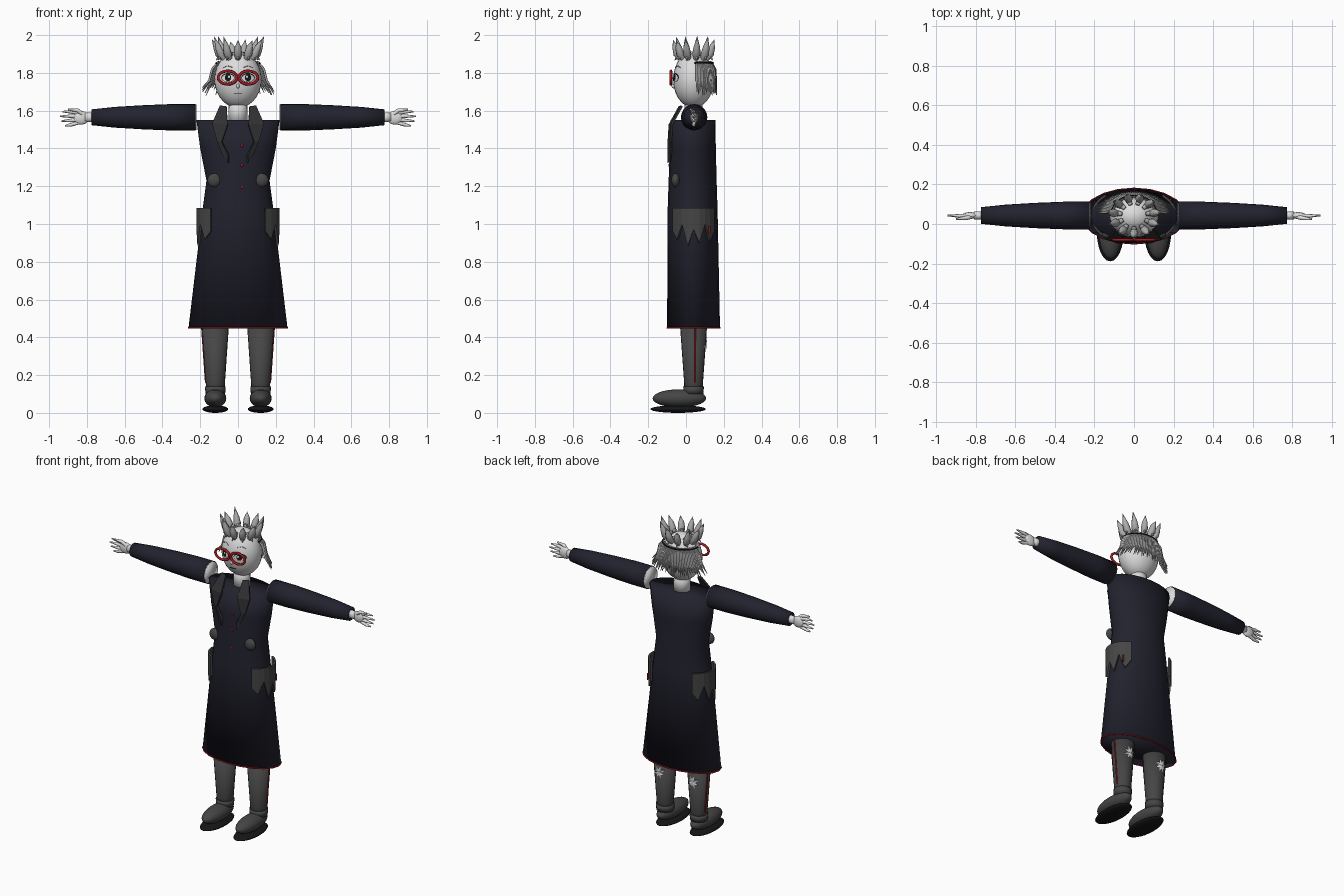
import bpy, bmesh, math, random
from mathutils import Matrix, Vector

random.seed(4)
if "Cube" in bpy.data.objects:
    bpy.data.objects.remove(bpy.data.objects["Cube"])


def material(name, r, g, b):
    m = bpy.data.materials.new(name)
    m.use_nodes = True
    m.diffuse_color = (r, g, b, 1)
    m.node_tree.nodes["Principled BSDF"].inputs["Base Color"].default_value = (r, g, b, 1)
    return m


SKIN = material("pale skin", .72, .72, .72)
HAIR = material("grey hair", .42, .42, .42)
COAT = material("navy coat", .016, .016, .028)
CLOTH = material("dark grey cloth", .06, .06, .06)
LAPEL = material("charcoal lapel", .03, .03, .033)
RED = material("red trim", .4, .01, .015)
BLACK = material("black", .008, .008, .01)
CY = .04  # depth of the body's axis


def finish(name, data, mat):
    ob = bpy.data.objects.new(name, data)
    data.materials.append(mat)
    bpy.context.collection.objects.link(ob)
    return ob


def from_bmesh(name, bm, mat, smooth=True):
    bmesh.ops.recalc_face_normals(bm, faces=bm.faces)
    for f in bm.faces:
        f.smooth = smooth
    me = bpy.data.meshes.new(name)
    bm.to_mesh(me)
    bm.free()
    return finish(name, me, mat)


def loft(name, rings, mat, n=20, along_x=False):
    """Closed body from elliptical rings (centre, radius, radius)."""
    bm = bmesh.new()
    loops = []
    for c, ra, rb in rings:
        loop = []
        for i in range(n):
            a = math.tau * i / n
            u, v = ra * math.cos(a), rb * math.sin(a)
            off = (0, u, v) if along_x else (u, v, 0)
            loop.append(bm.verts.new(Vector(c) + Vector(off)))
        loops.append(loop)
    for lo, hi in zip(loops, loops[1:]):
        for i in range(n):
            j = (i + 1) % n
            bm.faces.new((lo[i], lo[j], hi[j], hi[i]))
    bm.faces.new(loops[0])
    bm.faces.new(loops[-1])
    return from_bmesh(name, bm, mat)


def ball(name, loc, size, mat):
    bm = bmesh.new()
    bmesh.ops.create_uvsphere(bm, u_segments=24, v_segments=14, radius=1,
                              matrix=Matrix.Translation(loc) @ Matrix.Diagonal((*size, 1)))
    return from_bmesh(name, bm, mat)


def tubes(name, paths, width, mat, radii=None, cyclic=False):
    """Round strands along point lists, tapered by radii."""
    cu = bpy.data.curves.new(name, 'CURVE')
    cu.dimensions = '3D'
    cu.bevel_depth = width
    cu.bevel_resolution = 2
    cu.use_fill_caps = True
    for path in paths:
        sp = cu.splines.new('POLY')
        sp.points.add(len(path) - 1)
        sp.use_cyclic_u = cyclic
        for i, p in enumerate(path):
            sp.points[i].co = (*p, 1)
            sp.points[i].radius = radii[i] if radii else 1
    return finish(name, cu, mat)


def plate(name, outline, surface, mat):
    """Thin fan of faces laid on a surface y = f(x, z)."""
    bm = bmesh.new()
    pts = [bm.verts.new((x, surface(x, z), z)) for x, z in outline]
    cx = sum(p[0] for p in outline) / len(outline)
    cz = sum(p[1] for p in outline) / len(outline)
    mid = bm.verts.new((cx, surface(cx, cz), cz))
    for i, p in enumerate(pts):
        bm.faces.new((mid, p, pts[(i + 1) % len(pts)]))
    return from_bmesh(name, bm, mat, False)


def oval(cx, cz, rx, rz, n=24):
    return [(cx + rx * math.cos(math.tau * i / n), cz + rz * math.sin(math.tau * i / n)) for i in range(n)]


def solidify(ob, t):
    mod = ob.modifiers.new("thickness", 'SOLIDIFY')
    mod.thickness = t
    mod.offset = 0


# Coat with a red hem
loft("coat", [((0, CY, .45), .262, .14), ((0, .035, 1.08), .187, .132),
              ((0, .035, 1.23), .167, .127), ((0, .036, 1.4), .2, .122),
              ((0, .037, 1.55), .22, .118)], COAT)
tubes("hem_trim", [[(x, y, .45) for x, y in oval(0, CY, .262, .14, 20)]], .004, RED, cyclic=True)
for z in (1.415, 1.31, 1.195):
    ball("button", (.02, -.088, z), (.008, .006, .008), RED)

# Neck and head
loft("neck", [((0, CY, 1.53), .052, .05), ((0, CY, 1.66), .048, .046)], SKIN)
HEAD, HSIZE = Vector((0, CY, 1.765)), Vector((.125, .108, .15))
ball("head", HEAD, HSIZE, SKIN)


def face_at(lift):
    def f(x, z):
        k = 1 - (x / HSIZE.x) ** 2 - ((z - HEAD.z) / HSIZE.z) ** 2
        return HEAD.y - HSIZE.y * math.sqrt(max(k, 0)) - lift
    return f


# Mouth and nose
skin_line = face_at(.001)
tubes("mouth", [[(x, skin_line(x, 1.69), 1.69) for x in (-.02, -.007, .007, .02)]], .0018, BLACK)
ball("nose", (0, face_at(0)(0, 1.73), 1.73), (.009, .012, .012), SKIN)

for s, side in ((1, "left"), (-1, "right")):
    # Eyes, brows and round glasses
    plate(side + "_eye_rim", oval(s * .053, 1.775, .036, .024), face_at(.002), BLACK)
    plate(side + "_eye_white", oval(s * .053, 1.773, .032, .02), face_at(.004), SKIN)
    plate(side + "_iris", oval(s * .053, 1.775, .017, .019), face_at(.006), BLACK)
    plate(side + "_pupil_glint", oval(s * .048, 1.78, .006, .006), face_at(.008), SKIN)
    tubes(side + "_brow", [[(s * x, skin_line(x, z), z) for x, z in ((.03, 1.83), (.055, 1.838), (.08, 1.828))]],
          .002, HAIR)
    tubes(side + "_glasses_rim", [[(x, -.08, z) for x, z in oval(s * .055, 1.775, .05, .035)]],
          .0075, RED, cyclic=True)

    # Sleeve with a pale inner end, wrist and hand
    sleeve = ((.225, .07), (.35, .07), (.5, .064), (.65, .055), (.775, .042))
    loft(side + "_sleeve", [((s * x, .043, 1.565), r, r) for x, r in sleeve], COAT, along_x=True)
    loft(side + "_sleeve_lining", [((s * x, .043, 1.565), .067, .067) for x in (.219, .226)],
         SKIN, along_x=True)
    loft(side + "_wrist", [((s * .76, .043, 1.565), .022, .026), ((s * .81, .043, 1.565), .02, .024)],
         SKIN, along_x=True)
    ball(side + "_palm", (s * .83, .043, 1.562), (.042, .017, .036), SKIN)
    fingers = []
    for i in range(4):
        z, tip = 1.585 - .016 * i, (.93, .943, .935, .915)[i]
        fingers.append([(s * .84, .043, z), (s * .885, .041, z + .009 - .007 * i),
                        (s * tip, .043, z + .01 - .009 * i)])
    tubes(side + "_fingers", fingers, .0095, SKIN, (1, 1, .4))
    tubes(side + "_thumb", [[(s * .815, .04, 1.575), (s * .85, .03, 1.602), (s * .9, .025, 1.606)]],
          .011, SKIN, (1, 1, .4))

    # Leg, cuff, side stripe, back patch
    lx = s * .12
    loft(side + "_leg", [((lx, CY, .1), .048, .048), ((lx, CY, .16), .051, .05),
                         ((lx, CY, .48), .073, .073)], CLOTH)
    loft(side + "_cuff", [((lx, CY, .1), .052, .052), ((lx, CY, .14), .055, .055)], CLOTH)
    tubes(side + "_leg_stripe", [[(lx + s * .051, CY + .01, .16), (lx + s * .072, CY + .01, .46)]], .004, RED)
    star = []
    for i in range(16):
        a, r = math.tau * i / 16, (.042 if i % 2 else .02) * random.uniform(.8, 1.1)
        star.append((lx + r * math.cos(a), .365 + 1.1 * r * math.sin(a)))
    plate(side + "_leg_patch", star,
          lambda x, z: CY + .004 + math.sqrt((.051 + (z - .16) * .069) ** 2 - (x - lx) ** 2), SKIN)

    # Shoe and sole
    ball(side + "_shoe", (lx, -.035, .077), (.058, .142, .048), CLOTH)
    ball(side + "_sole", (lx, -.042, .02), (.068, .147, .02), BLACK)

    # Lapel as a strip from outer to inner edge
    bm = bmesh.new()
    edge = [(.095, .06, 1.625), (.137, .055, 1.53), (.11, .085, 1.44), (.08, .05, 1.37), (.058, .052, 1.33)]
    rows = []
    for outer, inner, z in edge:
        y = -.092 + max(0, z - 1.52) * .55
        rows.append([bm.verts.new((s * outer, y + .012, z)), bm.verts.new((s * inner, y, z - .005))])
    for a, b in zip(rows, rows[1:]):
        bm.faces.new((a[0], a[1], b[1], b[0]))
    solidify(from_bmesh(side + "_lapel", bm, LAPEL, False), .012)
    ball(side + "_waist_disc", (s * .125, -.055, 1.232), (.037, .022, .037), CLOTH)

    # Torn pocket wrapped round the hip
    bm = bmesh.new()
    rows = []
    for i in range(9):
        a = math.radians(-48 + 12 * i)
        low = (.96, .92, 1.0, .885, .97, .9, 1.0, .91, .96)[i]
        x, y = s * .214 * math.cos(a), CY + .142 * math.sin(a)
        rows.append([bm.verts.new((x, y, 1.085)), bm.verts.new((x, y, low))])
    for a, b in zip(rows, rows[1:]):
        bm.faces.new((a[0], a[1], b[1], b[0]))
    solidify(from_bmesh(side + "_pocket", bm, CLOTH, False), .012)

# Red stitch on the left pocket
tubes("pocket_stitch", [[(.186, .125, .95), (.186, .125, .99)]], .005, RED)

# Crown of upright leaf-shaped spikes
spikes, fringe = [], []
for i in range(11):
    a = math.tau * (i + .25) / 11
    c, d = math.cos(a), math.sin(a)
    top = random.uniform(1.95, 2)
    spikes.append([(.075 * c, .043 + .065 * d, 1.865), (.1 * c, .043 + .088 * d, 1.9),
                   (.115 * c, .043 + .098 * d, 1.935), (.14 * c, .043 + .112 * d, top)])
    fringe.append([(.06 * c, .043 + .055 * d, 1.9), (.095 * c, .043 + .085 * d, 1.895),
                   (.118 * c, .043 + .104 * d, 1.865)])
tubes("hair_spikes", spikes, .022, HAIR, (.5, 1, .8, 0))
tubes("hair_fringe", fringe, .016, HAIR, (.6, 1, 0))

# Curtain of strands round the back and sides, under a dark band
strands, count = [], 44
for i in range(count):
    a = math.radians(4 + 172 * i / (count - 1))
    c, d = math.cos(a), math.sin(a)
    end = random.uniform(1.68, 1.725)
    strands.append([(.105 * c, .05 + .085 * d, 1.86), (.137 * c, .05 + .104 * d, 1.82),
                    (.152 * c, .05 + .108 * d, 1.76), (.192 * c, .05 + .112 * d, end)])
tubes("back_hair", strands, .0065, HAIR, (.6, 1, 1, .25))
band = [math.radians(180 * i / 20) for i in range(21)]
tubes("hair_band", [[(.116 * math.cos(a), .045 + .098 * math.sin(a), 1.852) for a in band]], .005, BLACK)
